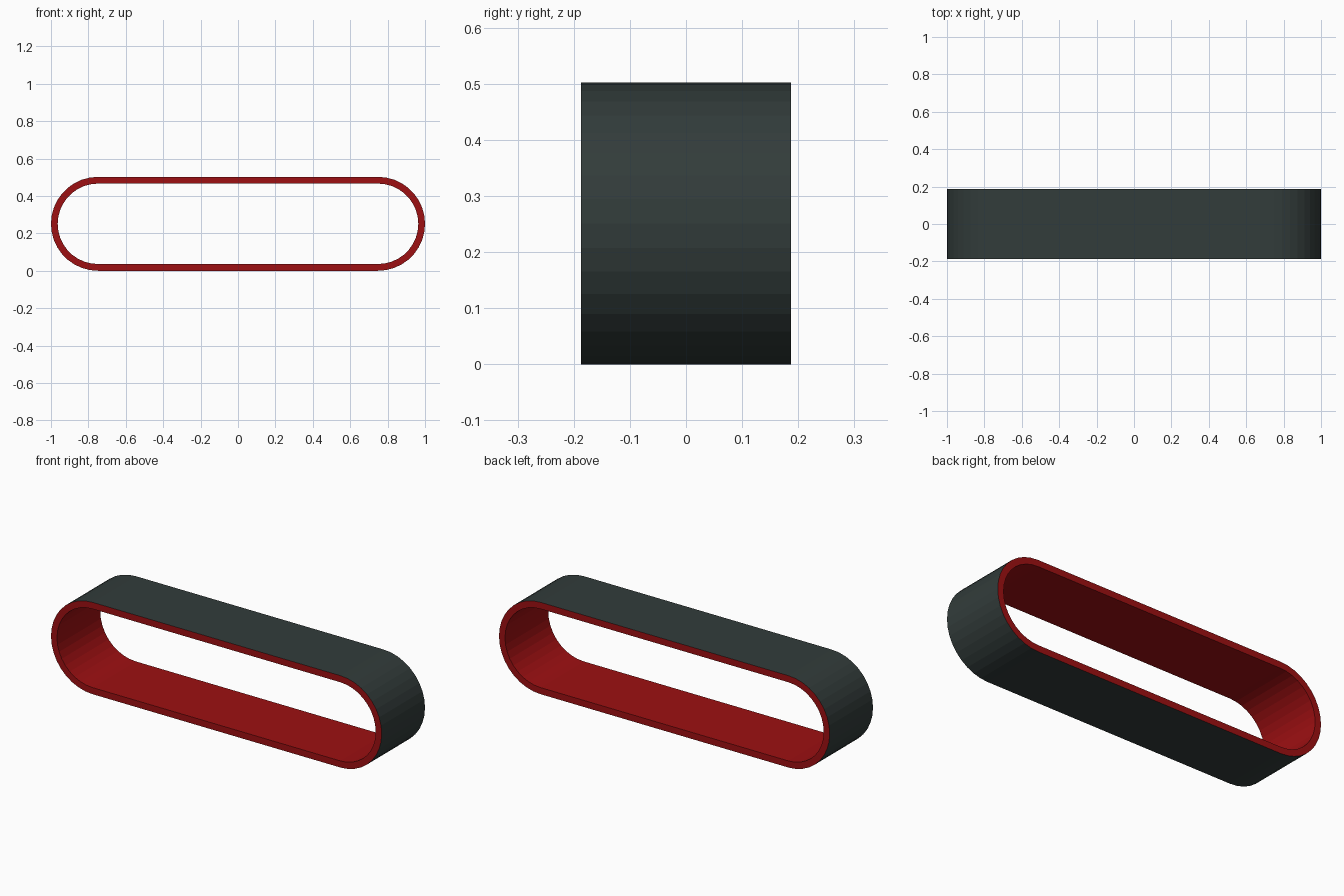
import bpy, bmesh, math

if "Cube" in bpy.data.objects:
    bpy.data.objects.remove(bpy.data.objects["Cube"])

R, HALF, WALL, DEPTH, SEG = 0.251, 0.749, 0.036, 0.187, 18


def material(name, rgb):
    m = bpy.data.materials.new(name)
    m.diffuse_color = (*rgb, 1)
    m.use_nodes = True
    m.node_tree.nodes["Principled BSDF"].inputs["Base Color"].default_value = m.diffuse_color
    return m


def stadium(r):
    """Rounded-end outline in the xz plane."""
    pts = []
    for side, start in ((1, -90), (-1, 90)):
        for i in range(SEG + 1):
            a = math.radians(start + 180 * i / SEG)
            pts.append((side * HALF + r * math.cos(a), R + r * math.sin(a)))
    return pts


# Hollow band: front/back rims and inside red, outer skin dark
bm = bmesh.new()
rings = [[bm.verts.new((x, y, z)) for x, z in stadium(r)]
         for r, y in ((R, -DEPTH), (R, DEPTH), (R - WALL, DEPTH), (R - WALL, -DEPTH))]
n = len(rings[0])
for k in range(4):
    a, b = rings[k], rings[(k + 1) % 4]
    for i in range(n):
        j = (i + 1) % n
        f = bm.faces.new((a[i], a[j], b[j], b[i]))
        f.material_index = 0 if k == 0 else 1
bmesh.ops.recalc_face_normals(bm, faces=bm.faces)
mesh = bpy.data.meshes.new("rounded_band")
bm.to_mesh(mesh)
bm.free()
mesh.materials.append(material("dark slate", (0.032, 0.045, 0.043)))
mesh.materials.append(material("deep red", (0.34, 0.005, 0.006)))
bpy.context.collection.objects.link(bpy.data.objects.new("rounded_band", mesh))
